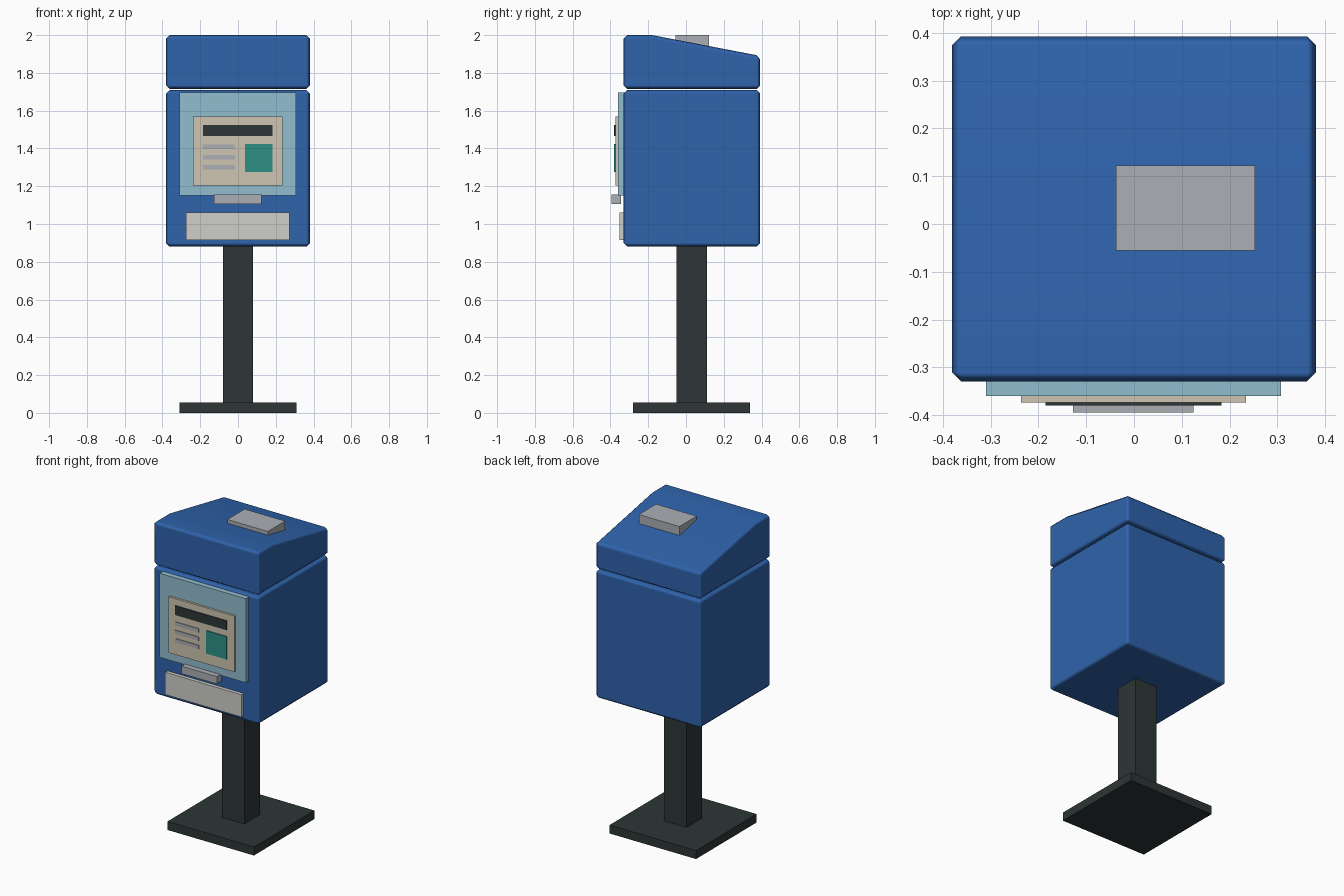
import bpy
import bmesh

cube = bpy.data.objects.get("Cube")
if cube:
    bpy.data.objects.remove(cube, do_unlink=True)


def material(name, r, g, b):
    m = bpy.data.materials.new(name)
    m.use_nodes = True
    m.diffuse_color = (r, g, b, 1)
    bsdf = next(n for n in m.node_tree.nodes if n.type == 'BSDF_PRINCIPLED')
    bsdf.inputs["Base Color"].default_value = (r, g, b, 1)
    return m


BLUE = material("blue paint", 0.028, 0.125, 0.41)
PALE = material("pale blue panel", 0.29, 0.51, 0.62)
BEIGE = material("beige screen", 0.62, 0.56, 0.44)
GREY = material("light grey", 0.41, 0.43, 0.46)
WHITE = material("off white", 0.62, 0.62, 0.59)
DARK = material("dark metal", 0.026, 0.037, 0.036)
GREEN = material("teal green", 0.026, 0.28, 0.23)


def prism(name, profile, x0, x1, mat, bevel=0):
    """Extrude a (y, z) profile along x, optionally with chamfered edges."""
    bm = bmesh.new()
    face = bm.faces.new([bm.verts.new((x0, y, z)) for y, z in profile])
    out = bmesh.ops.extrude_face_region(bm, geom=[face])
    moved = [v for v in out["geom"] if isinstance(v, bmesh.types.BMVert)]
    bmesh.ops.translate(bm, verts=moved, vec=(x1 - x0, 0, 0))
    bmesh.ops.recalc_face_normals(bm, faces=bm.faces)
    mesh = bpy.data.meshes.new(name)
    bm.to_mesh(mesh)
    bm.free()
    mesh.materials.append(mat)
    ob = bpy.data.objects.new(name, mesh)
    bpy.context.collection.objects.link(ob)
    if bevel:
        for p in mesh.polygons:
            p.use_smooth = True
        mod = ob.modifiers.new("chamfer", 'BEVEL')
        mod.width = bevel
        mod.segments = 1
        mod.limit_method = 'ANGLE'
        mod.harden_normals = True
    return ob


def box(name, x, y, z, mat, bevel=0):
    """Box from (low, high) ranges on each axis."""
    (y0, y1), (z0, z1) = y, z
    return prism(name, [(y0, z0), (y1, z0), (y1, z1), (y0, z1)], *x, mat, bevel)


# Stand
box("base_plate", (-0.31, 0.31), (-0.28, 0.34), (0, 0.055), DARK)
box("post", (-0.08, 0.08), (-0.05, 0.11), (0.05, 0.89), DARK)

# Cabinet and sloping hood
box("cabinet", (-0.381, 0.381), (-0.33, 0.393), (0.88, 1.71), BLUE, 0.019)
hood = [(-0.33, 1.715), (0.393, 1.715), (0.393, 1.89), (-0.18, 2.0), (-0.33, 2.0)]
prism("hood", hood, -0.381, 0.381, BLUE, 0.019)
box("roof_block", (-0.038, 0.253), (-0.055, 0.122), (1.92, 2.0), GREY)

# Display stack
box("front_panel", (-0.31, 0.308), (-0.36, -0.32), (1.15, 1.695), PALE)
box("screen", (-0.237, 0.235), (-0.374, -0.35), (1.205, 1.568), BEIGE)
box("screen_header", (-0.185, 0.183), (-0.38, -0.372), (1.465, 1.525), DARK)
box("screen_picture", (0.037, 0.183), (-0.38, -0.372), (1.275, 1.423), GREEN)
for i in range(3):
    z = 1.288 + i * 0.054
    box(f"screen_line_{i + 1}", (-0.185, -0.017), (-0.379, -0.372), (z, z + 0.024), GREY)

# Slot lip and label plate
box("slot_lip", (-0.128, 0.125), (-0.395, -0.343), (1.106, 1.155), GREY)
box("label_plate", (-0.275, 0.272), (-0.353, -0.32), (0.915, 1.06), WHITE)
